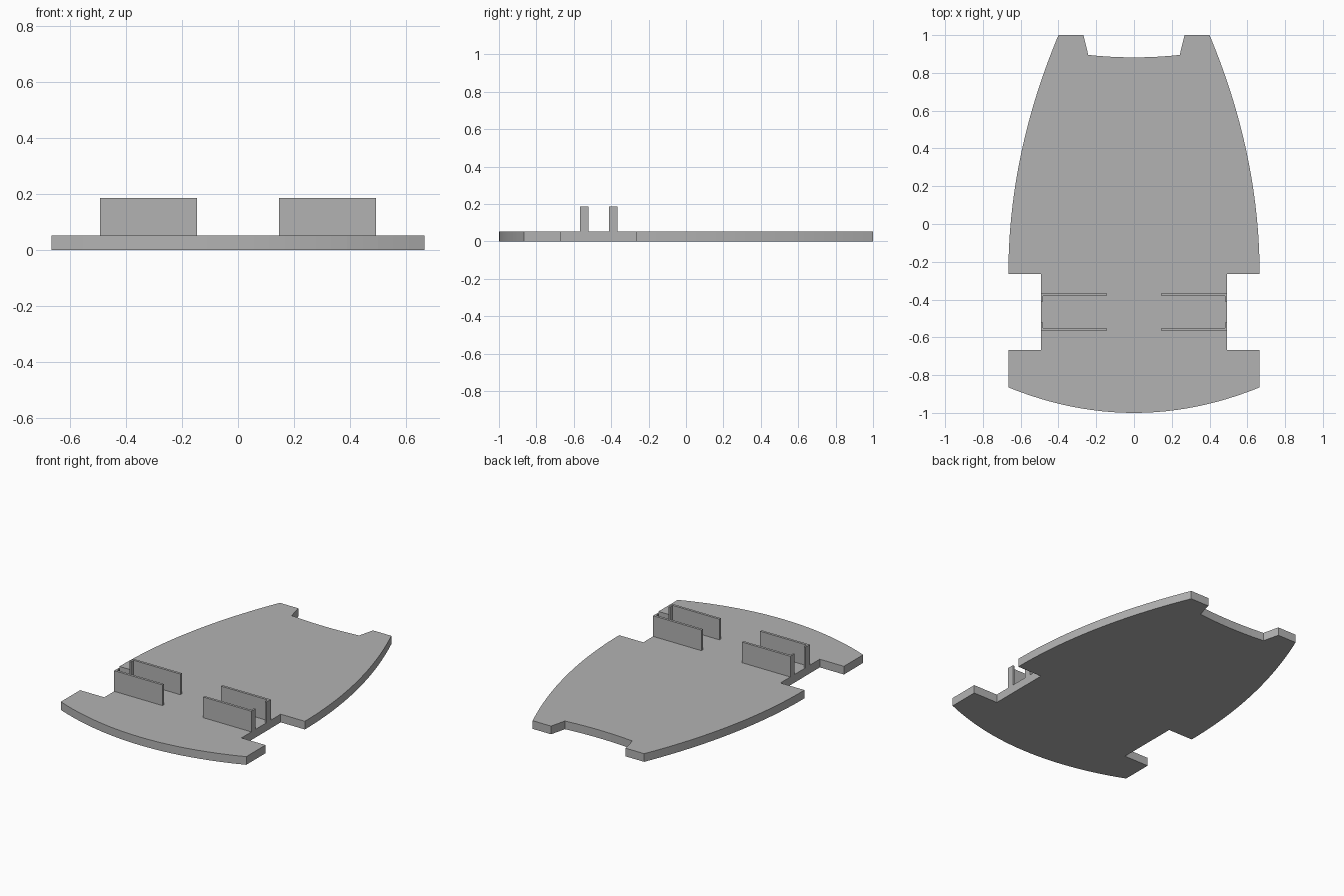
import bpy, bmesh

if "Cube" in bpy.data.objects:
    bpy.data.objects.remove(bpy.data.objects["Cube"], do_unlink=True)

grey = bpy.data.materials.new("plain grey")
grey.use_nodes = True
grey.diffuse_color = (0.45, 0.45, 0.45, 1)
grey.node_tree.nodes["Principled BSDF"].inputs["Base Color"].default_value = grey.diffuse_color

PLATE_TOP = 0.053
WALL_TOP = 0.187
SLOT_Y = -0.466  # middle of the wheel notches


def extrude_profile(name, points, z0, z1):
    """Solid prism from a closed outline."""
    bm = bmesh.new()
    face = bm.faces.new([bm.verts.new((x, y, z0)) for x, y in points])
    top = bmesh.ops.extrude_face_region(bm, geom=[face])["geom"]
    bmesh.ops.translate(bm, vec=(0, 0, z1 - z0),
                        verts=[v for v in top if isinstance(v, bmesh.types.BMVert)])
    bmesh.ops.recalc_face_normals(bm, faces=bm.faces)
    mesh = bpy.data.meshes.new(name)
    bm.to_mesh(mesh)
    bm.free()
    mesh.materials.append(grey)
    obj = bpy.data.objects.new(name, mesh)
    bpy.context.collection.objects.link(obj)
    return obj


# Base plate: right half of the outline, front centre to back centre
half = []
N = 12
for i in range(N + 1):                      # bowed front edge
    t = i / N
    half.append((0.665 * t, -1 + 0.135 * t * t))
half += [(0.665, -0.668), (0.492, -0.668), (0.492, -0.265)]   # wheel notch
for i in range(2 * N + 1):                  # tapering side
    t = i / (2 * N)
    half.append((0.665 - 0.265 * t * t, -0.265 + 1.265 * t))
half.append((0.268, 1))
for i in range(N // 2 + 1):                 # shallow curved back recess
    t = 1 - i / (N // 2)
    half.append((0.242 * t, 0.882 + 0.013 * t * t))

outline = half + [(-x, y) for x, y in half[-2:0:-1]]
extrude_profile("base_plate", outline, 0, PLATE_TOP)

# Four L-shaped brackets beside the wheel notches
bracket = [(0.146, 0.1), (0.492, 0.1), (0.492, 0.055),
           (0.481, 0.055), (0.481, 0.084), (0.146, 0.084)]
for side, sx in (("left", 1), ("right", -1)):
    for end, sy in (("back", 1), ("front", -1)):
        pts = [(sx * x, SLOT_Y + sy * y) for x, y in bracket]
        extrude_profile(f"{end}_{side}_bracket", pts, PLATE_TOP, WALL_TOP)
